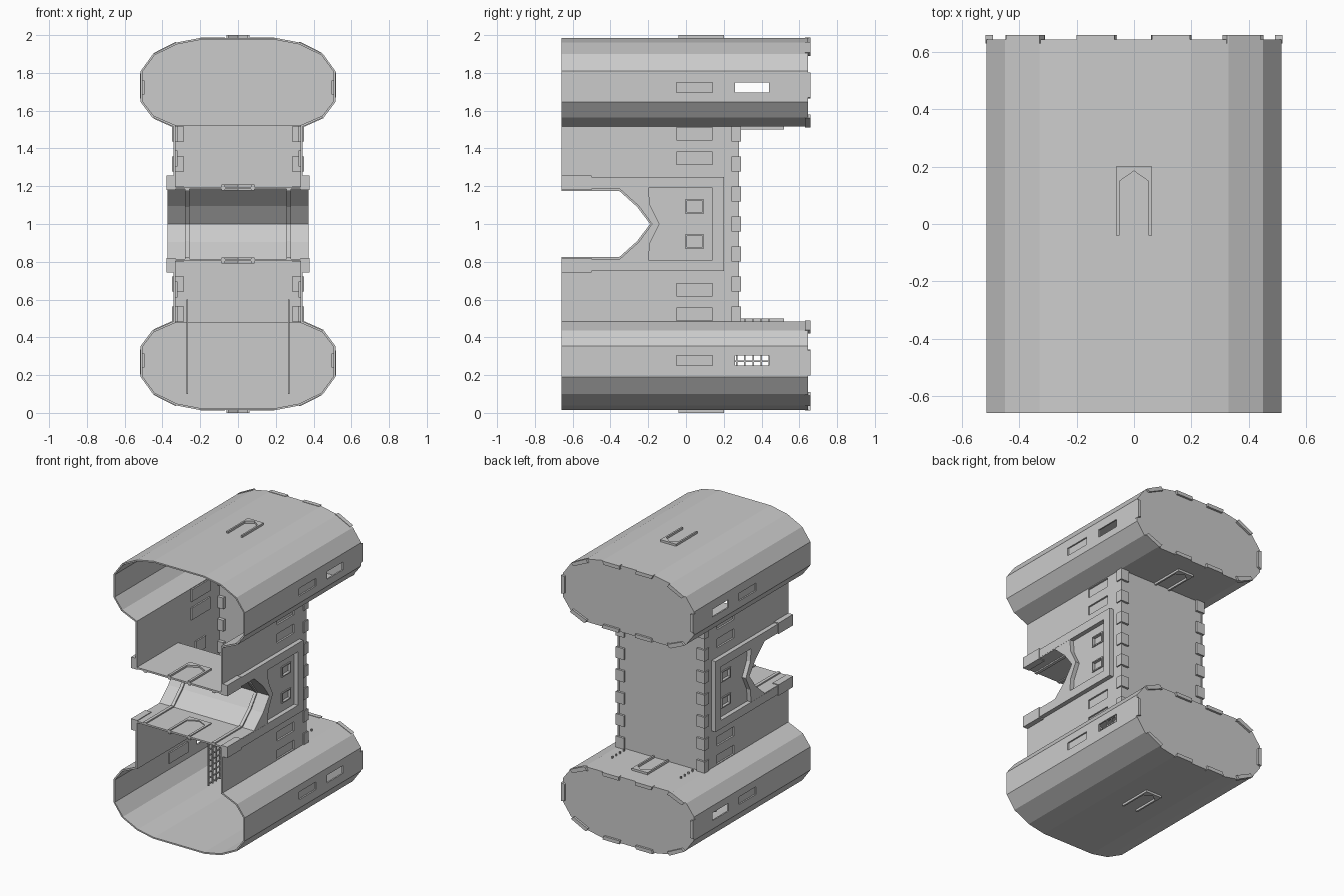
import bpy, bmesh
from mathutils import Vector

cube = bpy.data.objects.get("Cube")
if cube:
    bpy.data.objects.remove(cube)

grey = bpy.data.materials.new("plain_grey")
grey.use_nodes = True
grey.diffuse_color = (0.6, 0.6, 0.6, 1)
grey.node_tree.nodes["Principled BSDF"].inputs["Base Color"].default_value = grey.diffuse_color


def prism(bm, pts, axis, a, b):
    """Extrude a 2D outline along an axis from a to b."""
    def place(p, q):
        u, v = p
        return {"x": (q, u, v), "y": (u, q, v), "z": (u, v, q)}[axis]
    ends = [[bm.verts.new(place(p, q)) for p in pts] for q in (a, b)]
    bm.faces.new(ends[0])
    bm.faces.new(ends[1][::-1])
    for i in range(len(pts)):
        j = (i + 1) % len(pts)
        bm.faces.new((ends[0][i], ends[1][i], ends[1][j], ends[0][j]))


def box(bm, x, y, z):
    prism(bm, [(x[0], y[0]), (x[1], y[0]), (x[1], y[1]), (x[0], y[1])], "z", *z)


def mirrored(bm, axes):
    """Copy everything across x = 0 and across mid height z = 1."""
    for axis in axes:
        geom = bm.verts[:] + bm.edges[:] + bm.faces[:]
        new = bmesh.ops.duplicate(bm, geom=geom)["geom"]
        for v in new:
            if isinstance(v, bmesh.types.BMVert):
                if axis == "x":
                    v.co.x = -v.co.x
                else:
                    v.co.z = 2 - v.co.z


def finish(bm, name, axes="xz"):
    mirrored(bm, axes)
    bmesh.ops.recalc_face_normals(bm, faces=bm.faces[:])
    mesh = bpy.data.meshes.new(name)
    bm.to_mesh(mesh)
    bm.free()
    mesh.materials.append(grey)
    ob = bpy.data.objects.new(name, mesh)
    bpy.context.collection.objects.link(ob)
    return ob


def cut(ob, holes, axes="xz"):
    """Cut box holes, each given as x, y and z ranges."""
    bm = bmesh.new()
    for h in holes:
        box(bm, *h)
    cutter = finish(bm, "cutter", axes)
    cutter.hide_render = True
    mod = ob.modifiers.new("holes", "BOOLEAN")
    mod.object, mod.solver = cutter, "EXACT"
    bpy.context.view_layer.objects.active = ob
    bpy.ops.object.modifier_apply(modifier=mod.name)
    bpy.data.objects.remove(cutter)


FRONT, BACK, WALL = -0.66, 0.645, 0.342
T = 0.01

# Lower shell outline, right half from the waist opening to the underside
half = [(WALL, 0.485), (0.455, 0.435), (0.515, 0.355), (0.515, 0.19),
        (0.45, 0.1), (0.33, 0.04), (0.2, 0.015)]
outline = half + [(-x, z) for x, z in reversed(half)]
centre = Vector((0, 0.25))


def inward(p, d):
    v = Vector(p) - centre
    return (p[0] * (1 - d / 0.515), centre.y + v.y * (1 - d / 0.235))


# Hollow end shells, open in front and between the waist walls
bm = bmesh.new()
prism(bm, outline + [inward(p, T) for p in reversed(outline)], "y", FRONT, BACK)
shells = finish(bm, "end_shells", "z")
panel_y, window_y, slot_z = (-0.05, 0.14), (0.26, 0.44), (0.25, 0.305)
cut(shells, [((0.49, 0.53), y, slot_z) for y in (panel_y, window_y)])

bm = bmesh.new()
box(bm, (-WALL, WALL), (0.27, BACK), (0.475, 0.485))
finish(bm, "shell_shelves", "z")

bm = bmesh.new()
prism(bm, outline, "y", BACK - T, BACK)
finish(bm, "shell_back_caps", "z")

# Alternating blocks around the back rims
loop = [Vector(p) for p in outline]
lengths = [(loop[(i + 1) % len(loop)] - p).length for i, p in enumerate(loop)]
total = sum(lengths)


def along(s):
    s %= total
    for i, length in enumerate(lengths):
        if s <= length:
            return loop[i].lerp(loop[(i + 1) % len(loop)], s / length)
        s -= length
    return loop[0]


bm = bmesh.new()
count, start = 20, -WALL + 0.068
for k in range(0, count, 2):
    ends = [total * (k + e) / count + start for e in (0, 1)]
    corners = [s for s in (sum(lengths[:i]) + w for i in range(len(loop)) for w in (0, total))
               if ends[0] < s < ends[1]]
    edge = [along(s) for s in [ends[0]] + sorted(corners) + [ends[1]]]
    outer = [inward(p, -0.003) for p in edge]
    prism(bm, outer + [inward(p, 0.022) for p in reversed(edge)], "y", 0.63, 0.66)
finish(bm, "rim_blocks", "z")

# Waist side walls with the front notch
bm = bmesh.new()
prism(bm, [(FRONT, 0.475), (0.28, 0.475), (0.28, 1), (-0.15, 1), (-0.2, 0.9),
           (-0.21, 0.81), (FRONT, 0.81)], "x", WALL - 0.012, WALL)
walls = finish(bm, "waist_walls")
cuts = [(panel_y, (0.49, 0.555)), (panel_y, (0.62, 0.685)), ((0, 0.09), (0.875, 0.94))]
cut(walls, [((0.3, 0.36), y, z) for y, z in cuts])

# Sunken panels behind the openings
bm = bmesh.new()
for x, (y, z) in [(WALL - 0.012, c) for c in cuts] + [(0.505, (panel_y, slot_z))]:
    box(bm, (x - 0.01, x), (y[0] - 0.01, y[1] + 0.01), (z[0] - 0.01, z[1] + 0.01))
finish(bm, "sunken_panels")

# Raised borders of the small wall windows
bm = bmesh.new()
for y in (-0.004, 0.088):
    box(bm, (0.33, 0.35), (y, y + 0.008), (0.87, 0.945))
for z in (0.87, 0.937):
    box(bm, (0.33, 0.35), (-0.004, 0.096), (z, z + 0.008))
finish(bm, "window_borders")

# Waist back wall and its corner blocks
bm = bmesh.new()
box(bm, (-WALL, WALL), (0.265, 0.275), (0.475, 1.525))
finish(bm, "waist_back", "")
bm = bmesh.new()
step = 1.03 / 13
for k in range(0, 13, 2):
    z = 0.485 + k * step
    box(bm, (0.285, 0.35), (0.24, 0.29), (z, z + step))
finish(bm, "corner_blocks", "x")

# Raised frame around the notch, with thicker front tips
bm = bmesh.new()
prism(bm, [(FRONT, 0.75), (0.2, 0.75), (0.2, 1), (0.14, 1), (0.14, 0.81), (FRONT, 0.81)],
      "x", 0.335, 0.373)
box(bm, (0.33, 0.378), (FRONT, -0.5), (0.742, 0.82))
finish(bm, "notch_frame")

# Channel lining the notch, with two ribs
channel = [(FRONT, 0.815), (-0.35, 0.815), (-0.25, 0.905), (-0.18, 1)]
bm = bmesh.new()
prism(bm, channel + [(-0.14, 1), (-0.19, 0.9), (-0.2, 0.803), (FRONT, 0.803)], "x", -0.372, 0.372)
finish(bm, "notch_channel", "z")
bm = bmesh.new()
raised = [(FRONT, 0.824), (-0.354, 0.824), (-0.258, 0.91), (-0.19, 1)]
prism(bm, raised + channel[::-1], "x", 0.258, 0.28)
finish(bm, "channel_ribs")

# Arched hatch surrounds
bm = bmesh.new()
for y, z0, z1, w in ((-0.04, 0, 0.02, 1), (0.28, 0.475, 0.5, 1), (-0.66, 0.79, 0.822, 1.4)):
    arch = [(-0.05, 0), (-0.05, 0.19), (0, 0.225), (0.05, 0.19), (0.05, 0)]
    frame = arch + [(0.062, 0), (0.062, 0.24), (-0.062, 0.24), (-0.062, 0)]
    prism(bm, [(u * w, v + y) for u, v in frame], "z", z0, z1)
finish(bm, "hatch_surrounds", "z")

# Hanging lattices in the lower shell
bm = bmesh.new()
for k in range(10):
    y = 0.05 + k * 0.043
    box(bm, (0.265, 0.273), (y, y + 0.008), (0.1, 0.6 if y < 0.25 else 0.5))
for k in range(13):
    z = 0.11 + k * 0.04
    box(bm, (0.265, 0.273), (0.05, 0.445 if z < 0.48 else 0.25), (z, z + 0.008))
finish(bm, "lattices", "x")
